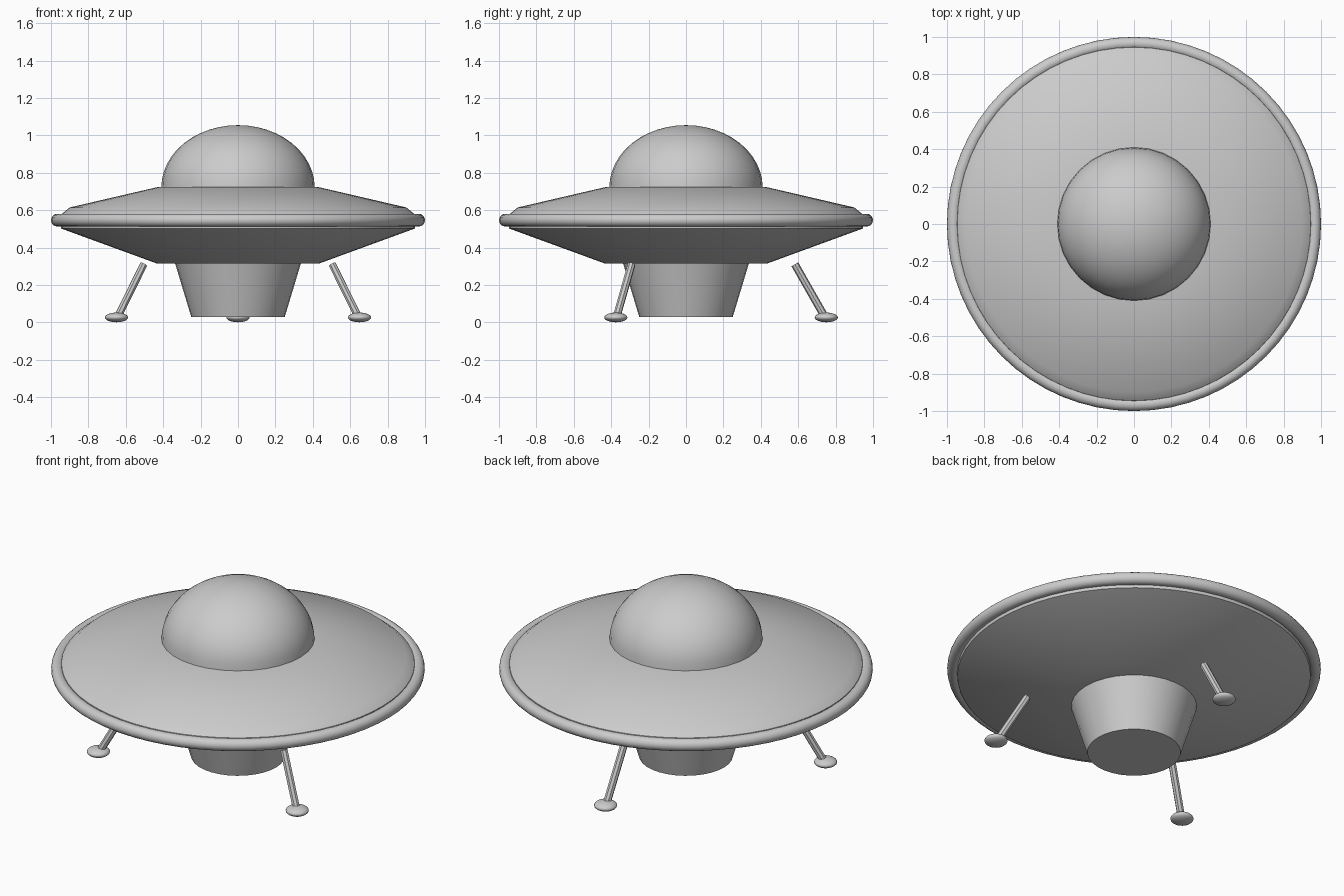
import bpy, math
from mathutils import Vector

if "Cube" in bpy.data.objects:
    bpy.data.objects.remove(bpy.data.objects["Cube"])

grey = bpy.data.materials.new("plain grey")
grey.diffuse_color = (0.6, 0.6, 0.6, 1)
grey.use_nodes = True
grey.node_tree.nodes["Principled BSDF"].inputs["Base Color"].default_value = grey.diffuse_color


def finish(name, angle=35):
    ob = bpy.context.object
    ob.name = name
    ob.data.materials.clear()
    ob.data.materials.append(grey)
    bpy.ops.object.shade_smooth_by_angle(angle=math.radians(angle))
    return ob


def lathe(name, profile, n, angle=35):
    """Spin (radius, height) points round z; zero radius gives a pole."""
    verts, rings, faces = [], [], []
    for r, z in profile:
        count = n if r > 0 else 1
        rings.append([len(verts) + i for i in range(count)])
        for i in range(count):
            a = math.tau * i / n
            verts.append((r * math.cos(a), r * math.sin(a), z))
    for lo, hi in zip(rings, rings[1:]):
        for i in range(n):
            j = (i + 1) % n
            quad = [lo[i % len(lo)], lo[j % len(lo)], hi[j % len(hi)], hi[i % len(hi)]]
            faces.append(list(dict.fromkeys(quad)))
    me = bpy.data.meshes.new(name)
    me.from_pydata(verts, [], faces)
    ob = bpy.data.objects.new(name, me)
    bpy.context.collection.objects.link(ob)
    bpy.ops.object.select_all(action='DESELECT')
    ob.select_set(True)
    bpy.context.view_layer.objects.active = ob
    return finish(name, angle)


# saucer hull
lathe("saucer_hull", [(0, 0.315), (0.433, 0.315), (0.945, 0.502), (0.95, 0.54),
                      (0.945, 0.578), (0.90, 0.615), (0.43, 0.724), (0, 0.724)], 64)

# rounded rim
bpy.ops.mesh.primitive_torus_add(major_radius=0.966, minor_radius=0.034, major_segments=64,
                                 minor_segments=16, location=(0, 0, 0.547))
finish("rim_ring", 60)

# cockpit dome
steps = [math.pi / 2 * i / 12 for i in range(12)]
lathe("cockpit_dome", [(0, 0.722)] + [(0.41 * math.cos(t), 0.722 + 0.333 * math.sin(t))
                                      for t in steps] + [(0, 1.055)], 32)

# tapered engine underneath
lathe("engine_cone", [(0, 0.03), (0.25, 0.03), (0.337, 0.318), (0, 0.318)], 32)

# three splayed legs with flattened feet
for k, deg in enumerate((90, 210, 330)):
    out = Vector((math.cos(math.radians(deg)), math.sin(math.radians(deg)), 0))
    top = out * 0.582 + Vector((0, 0, 0.311))
    foot = out * 0.742 + Vector((0, 0, 0.03))
    d = top - foot
    bpy.ops.mesh.primitive_cylinder_add(vertices=8, radius=0.021, depth=d.length,
                                        location=(top + foot) / 2,
                                        rotation=d.to_track_quat('Z', 'Y').to_euler())
    finish(f"leg_{k + 1}")
    bpy.ops.mesh.primitive_uv_sphere_add(segments=24, ring_count=12, radius=1,
                                         location=out * 0.75 + Vector((0, 0, 0.027)))
    bpy.context.object.scale = (0.062, 0.062, 0.026)
    finish(f"foot_{k + 1}", 60)
